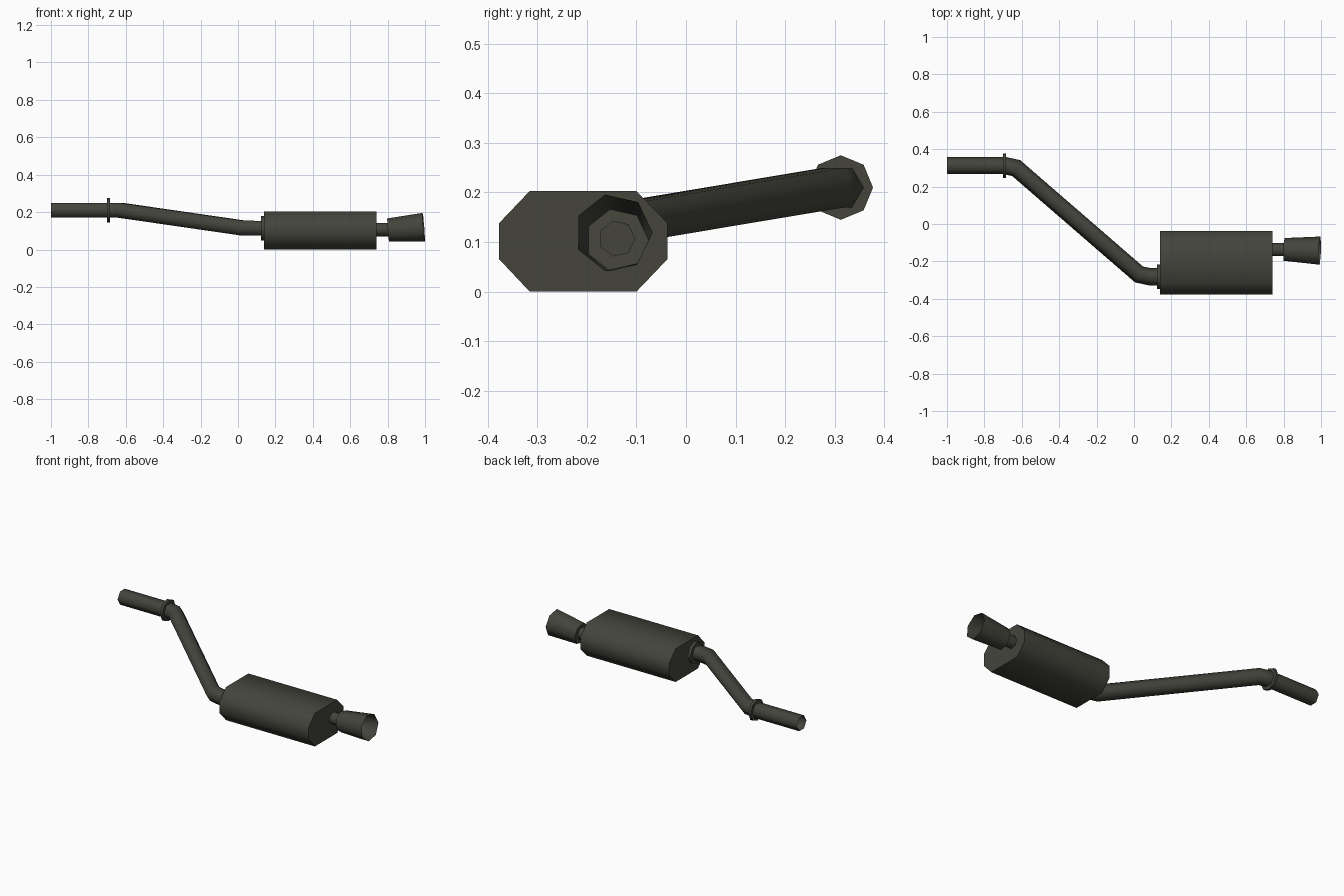
import bpy, bmesh, math
from mathutils import Vector

if "Cube" in bpy.data.objects:
    bpy.data.objects.remove(bpy.data.objects["Cube"])

metal = bpy.data.materials.new("dark exhaust metal")
metal.diffuse_color = (0.058, 0.058, 0.046, 1)
metal.use_nodes = True
metal.node_tree.nodes["Principled BSDF"].inputs["Base Color"].default_value = metal.diffuse_color


def finish(name, bm):
    bmesh.ops.recalc_face_normals(bm, faces=bm.faces)
    mesh = bpy.data.meshes.new(name)
    bm.to_mesh(mesh)
    bm.free()
    mesh.materials.append(metal)
    ob = bpy.data.objects.new(name, mesh)
    bpy.context.collection.objects.link(ob)
    bpy.ops.object.select_all(action='DESELECT')
    ob.select_set(True)
    bpy.context.view_layer.objects.active = ob
    bpy.ops.object.shade_smooth_by_angle(angle=math.radians(65))
    return ob


def loft(name, rings, cap_start=True, cap_end=True):
    """Bridge equal-length rings of points, optionally closing the ends."""
    bm = bmesh.new()
    rows = [[bm.verts.new(p) for p in r] for r in rings]
    n = len(rows[0])
    for a, b in zip(rows, rows[1:]):
        for i in range(n):
            j = (i + 1) % n
            bm.faces.new((a[i], a[j], b[j], b[i]))
    if cap_start:
        bm.faces.new(rows[0][::-1])
    if cap_end:
        bm.faces.new(rows[-1])
    return finish(name, bm)


def tube(name, path, radii, sides, cap_start=True, cap_end=True):
    """Sweep a regular polygon along a path with mitred bends."""
    pts = [Vector(p) for p in path]
    rings = []
    for k, p in enumerate(pts):
        t_in = (p - pts[k - 1]).normalized() if k else (pts[1] - p).normalized()
        t_out = (pts[k + 1] - p).normalized() if k < len(pts) - 1 else t_in
        t = (t_in + t_out).normalized()
        u = Vector((0, 0, 1)).cross(t).normalized()
        v = t.cross(u)
        miter = 1 / t.dot(t_in)
        ring = []
        for i in range(sides):
            a = math.tau * i / sides
            ring.append(p + radii[k] * (u * math.cos(a) * miter + v * math.sin(a)))
        rings.append(ring)
    return loft(name, rings, cap_start, cap_end)


# Bent inlet pipe, open at the far end
path = [(-1, .312, .21), (-.69, .312, .21), (-.63, .299, .21),
        (.027, -.27, .115), (.085, -.282, .114), (.14, -.282, .114)]
tube("inlet_pipe", path, [.046] * 6, 6, cap_start=False)

# Flange on the inlet pipe and collar at the muffler
tube("pipe_flange", [(-.70, .312, .21), (-.685, .312, .21)], [.065] * 2, 8)
tube("muffler_collar", [(.122, -.282, .114), (.142, -.282, .114)], [.066] * 2, 8)

# Muffler box: stretched octagon section
section = [(-.037, .066), (-.037, .138), (-.1, .203), (-.315, .203),
           (-.377, .138), (-.377, .066), (-.315, 0), (-.1, 0)]
loft("muffler", [[(x, y, z) for y, z in section] for x in (.14, .74)])

# Outlet pipe and flared tip, tilted slightly upward, open at the rear
tube("outlet_pipe", [(.735, -.139, .107), (.81, -.139, .107)], [.037] * 2, 7)
tube("tail_tip", [(.803, -.139, .104), (.993, -.146, .119)], [.064, .079], 7,
     cap_end=False)
